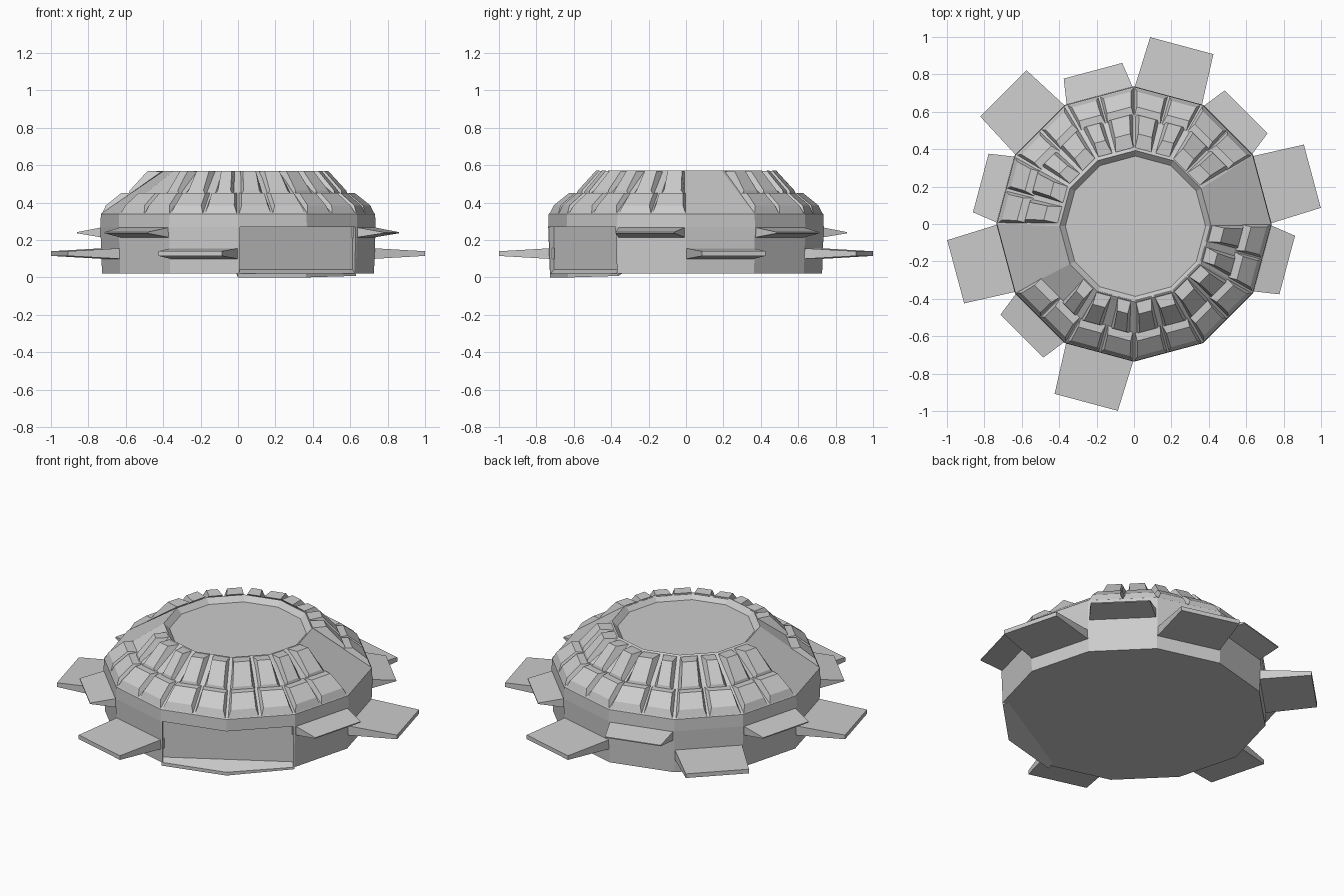
import bpy, bmesh, random
from math import radians, cos, sin
from mathutils import Vector

if "Cube" in bpy.data.objects:
    bpy.data.objects.remove(bpy.data.objects["Cube"])

random.seed(4)
N = 12
STEP = 360 / N


def make(name, verts, faces):
    mesh = bpy.data.meshes.new(name)
    bm = bmesh.new()
    vs = [bm.verts.new(v) for v in verts]
    for f in faces:
        bm.faces.new([vs[i] for i in f])
    bmesh.ops.recalc_face_normals(bm, faces=bm.faces[:])
    bm.to_mesh(mesh)
    bm.free()
    ob = bpy.data.objects.new(name, mesh)
    bpy.context.collection.objects.link(ob)
    return ob


def loft(name, rings):
    """Join equal-sized point rings and cap both ends."""
    n = len(rings[0])
    faces = [list(range(n)), [(len(rings) - 1) * n + i for i in range(n)]]
    for k in range(len(rings) - 1):
        for i in range(n):
            j = (i + 1) % n
            faces.append((k * n + i, k * n + j, (k + 1) * n + j, (k + 1) * n + i))
    return make(name, [p for r in rings for p in r], faces)


def local(angle, d, t, z):
    """Point at distance d outward and t sideways from a facet direction."""
    a = radians(angle)
    return Vector((d * cos(a) - t * sin(a), d * sin(a) + t * cos(a), z))


def on_facet(angle, mid, r, z):
    """Point on the flat facet centred on mid, r being the corner radius."""
    rr = r * cos(radians(STEP / 2)) / cos(radians(angle - mid))
    return local(angle, rr, 0, z)


# Twelve-sided hull with a sloping roof and recessed top disc
profile = [(.727, .02, 0), (.736, .27, 0), (.733, .34, 0),
           (.405, .57, 1), (.375, .54, 1)]
hull = loft("hull", [[local(i * STEP, r, 0, z) + Vector((.008, -.012, 0)) * off
                      for i in range(N)] for r, z, off in profile])

# Flat opening cut across the two front-right facets
cutter = loft("opening_cutter", [[local(300, d, t, z) for d, t in
              ((.608, -.357), (.608, .357), (.95, .357), (.95, -.357))]
              for z in (-.1, .27)])
cutter.hide_render = True
mod = hull.modifiers.new("opening", 'BOOLEAN')
mod.operation = 'DIFFERENCE'
mod.solver = 'EXACT'
mod.object = cutter
bpy.context.view_layer.objects.active = hull
bpy.ops.object.modifier_apply(modifier=mod.name)
bpy.data.objects.remove(cutter)

# Sloping sill below the opening
plan = [local(300, .6, -.357, 0)] + [local(a, .727, 0, 0) for a in (270, 300, 330)] \
    + [local(300, .6, .357, 0)]
heights = [(.02, .05), (.0, .02), (.0, .02), (.008, .02), (.02, .05)]
loft("opening_sill", [[p + Vector((0, 0, h[k])) for p, h in zip(plan, heights)]
                      for k in (0, 1)])


# Side fins: long low ones and short pointed upper ones
def fin(name, angle, reach, base_z, tip_z, tip_half):
    loft(name, [[local(angle, d, t, z) for t, z in
                 ((-w, z0), (w, z0), (w, z1), (-w, z1))]
                for d, w, (z0, z1) in ((.68, .187, base_z), (reach, tip_half, tip_z))])


for a in (15, 75, 135, 195, 255):
    fin("long_fin", a, .987, (.098, .157), (.115, .14), .175)
for a in (45, 105, 165, 225, 345):
    fin("short_fin", a, .848, (.21, .272), (.236, .242), .162)


# Raised bevelled roof plates in two rows, leaving two facets bare
def plate(name, mid, a0, a1, section, bevel):
    (ro, zo), (to, tzo), (ti, tzi), (ri, zi) = section
    base = [on_facet(a, mid, r, z) for a, r, z in
            ((a0, ro, zo), (a1, ro, zo), (a1, ri, zi), (a0, ri, zi))]
    b0, b1 = a0 + bevel, a1 - bevel
    top = [on_facet(a, mid, r, z) for a, r, z in
           ((b0, to, tzo), (b1, to, tzo), (b1, ti, tzi), (b0, ti, tzi))]
    loft(name, [base, top])


LOWER = [(.73, .34), (.712, .385), (.63, .45), (.575, .45)]
UPPER = [(.592, .438), (.585, .465), (.488, .57), (.41, .566)]
for k in range(N):
    mid = k * STEP + 15
    if k in (0, 6):
        continue
    for start in (mid - 15, mid):
        g = random.uniform(0, .8)
        plate("lower_roof_plate", mid, start + g, start + 15 - g, LOWER, 1.2)
        if (k, start) == (7, 210):
            continue
        g0, g1 = random.uniform(.3, 2.5), random.uniform(.3, 2.5)
        plate("upper_roof_plate", mid, start + g0, start + 15 - g1, UPPER, 1.8)
